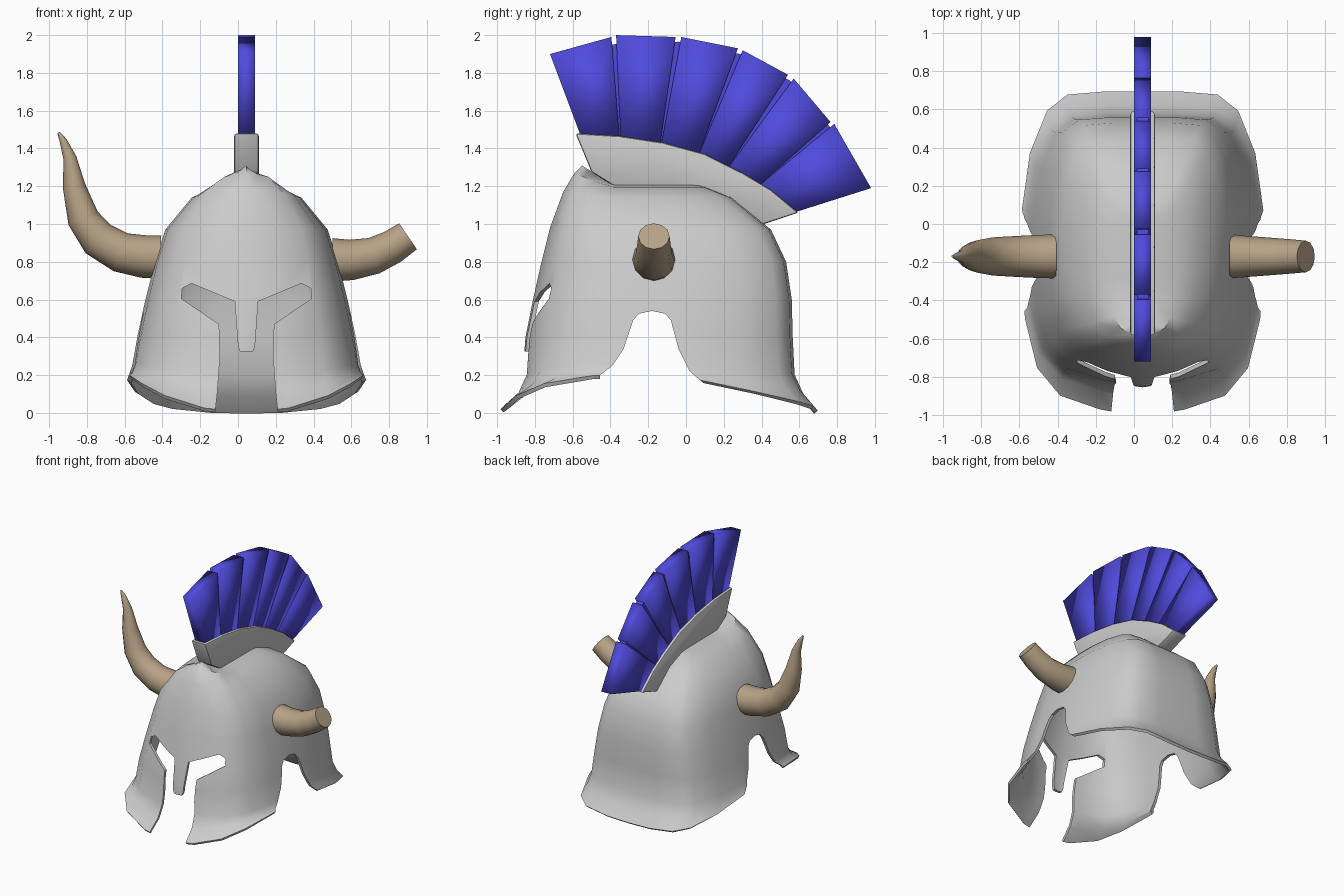
import bpy, bmesh, math
from mathutils import Vector

if "Cube" in bpy.data.objects:
    bpy.data.objects.remove(bpy.data.objects["Cube"])

CX = 0.045  # helmet centre line


def material(name, rgb):
    m = bpy.data.materials.new(name)
    m.diffuse_color = (*rgb, 1)
    m.use_nodes = True
    m.node_tree.nodes["Principled BSDF"].inputs["Base Color"].default_value = m.diffuse_color
    return m


def make_object(name, bm, mat=None, angle=35):
    bmesh.ops.recalc_face_normals(bm, faces=bm.faces)
    me = bpy.data.meshes.new(name)
    bm.to_mesh(me)
    bm.free()
    ob = bpy.data.objects.new(name, me)
    bpy.context.collection.objects.link(ob)
    if mat:
        me.materials.append(mat)
    smooth(ob, angle)
    return ob


def activate(ob):
    bpy.ops.object.select_all(action='DESELECT')
    ob.select_set(True)
    bpy.context.view_layer.objects.active = ob


def smooth(ob, angle):
    activate(ob)
    bpy.ops.object.shade_smooth_by_angle(angle=math.radians(angle))


def bridge(bm, rings):
    for a, b in zip(rings, rings[1:]):
        for i in range(len(a)):
            j = (i + 1) % len(a)
            bm.faces.new((a[i], a[j], b[j], b[i]))


def prism(name, pts, lo, hi, axis, mat=None, bevel=0, angle=35):
    """Extrude a 2D profile along x (profile is y,z) or y (profile is x,z)."""
    bm = bmesh.new()
    rings = [[bm.verts.new((d, p, q) if axis == 'x' else (p, d, q)) for p, q in pts]
             for d in (lo, hi)]
    bridge(bm, rings)
    for r in rings:
        bm.faces.new(r)
    if bevel:
        bmesh.ops.recalc_face_normals(bm, faces=bm.faces)
        bmesh.ops.bevel(bm, geom=bm.edges[:], offset=bevel, segments=2, affect='EDGES', profile=0.5)
    return make_object(name, bm, mat, angle)


def horn(name, path, mat, y=-0.17, sides=12):
    """Tapered tube along a path of (x, z, radius)."""
    bm = bmesh.new()
    rings = []
    for i, (x, z, r) in enumerate(path):
        a, b = path[max(i - 1, 0)], path[min(i + 1, len(path) - 1)]
        t = Vector((b[0] - a[0], 0, b[1] - a[1])).normalized()
        n = Vector((-t.z, 0, t.x))
        rings.append([bm.verts.new(Vector((x, y, z)) + n * r * math.cos(k * math.tau / sides)
                      + Vector((0, r * math.sin(k * math.tau / sides), 0))) for k in range(sides)])
    bridge(bm, rings)
    bm.faces.new(rings[0])
    bm.faces.new(rings[-1])
    return make_object(name, bm, mat, 50)


# helmet shell: one unit outline scaled per level; the lower rim rises toward the sides
half = [(0, -1), (.35, -.955), (.68, -.87), (.87, -.7), (.97, -.4), (1, -.1), (1, .25),
        (.93, .62), (.79, .88), (.62, .98), (.3, 1), (0, 1)]
outline = half + [(-x, y) for x, y in half[-2:0:-1]]
levels = [  # z, front z, half width, front y, back y, side lift
    (.01, .005, .635, -1.01, .695, .2), (.1, .1, .622, -.91, .62, .12),
    (.2, .2, .605, -.865, .575, .06), (.4, .4, .575, -.85, .565, .02), (.6, .6, .535, -.81, .56, 0),
    (.8, .8, .485, -.765, .53, 0), (.97, .98, .43, -.72, .45, 0), (1.14, 1.17, .29, -.65, .24, 0),
    (1.195, 1.27, .17, -.59, .1, 0), (1.215, 1.31, 0, -.55, .04, 0)]
bm = bmesh.new()
rings = []
for z, zf, w, yf, yb, lift in levels:
    mid, hy = (yf + yb) / 2, (yb - yf) / 2
    rings.append([bm.verts.new((CX + w * x, mid + hy * y,
                  z + (zf - z) * max(0, -y - .5) * 2
                  + lift * abs(x) ** 2.2 * (1 - .65 * max(0, y)))) for x, y in outline])
bridge(bm, rings)
bmesh.ops.remove_doubles(bm, verts=bm.verts, dist=1e-4)
bmesh.ops.dissolve_degenerate(bm, edges=bm.edges, dist=1e-5)
helmet = make_object("helmet_shell", bm)
back = max(helmet.data.polygons, key=lambda p: p.center.y)
if back.normal.y < 0:
    helmet.data.flip_normals()
solid = helmet.modifiers.new("thickness", 'SOLIDIFY')
solid.thickness = 0.022
solid.offset = -1

# eye, nose guard and cheek opening
face = [(.035, .325), (.045, .35), (.062, .59), (.29, .685), (.34, .66), (.345, .605),
        (.145, .47), (.14, .3), (.155, .1), (.2, -.3)]
face_pts = [(CX + x, z) for x, z in face] + [(CX - x, z) for x, z in reversed(face)]
face_cut = prism("face_cutter", face_pts, -1.5, -.35, 'y')

# side arches
arch = [(-.48, -.1), (-.455, .2), (-.39, .25), (-.33, .34), (-.28, .49), (-.25, .525), (-.18, .54),
        (-.11, .525), (-.08, .49), (-.04, .34), (.02, .22), (.09, .16), (.12, -.1)]
arch_cut = prism("arch_cutter", arch, -1.5, 1.5, 'x')

for cutter in (face_cut, arch_cut):
    cutter.hide_render = True
    m = helmet.modifiers.new("cut", 'BOOLEAN')
    m.object = cutter
    m.operation = 'DIFFERENCE'
    m.solver = 'EXACT'
activate(helmet)
for m in list(helmet.modifiers):
    bpy.ops.object.modifier_apply(modifier=m.name)
for cutter in (face_cut, arch_cut):
    bpy.data.objects.remove(cutter)
smooth(helmet, 40)

# crest holder
crest = [(-.585, 1.48), (-.35, 1.465), (-.12, 1.43), (.1, 1.37), (.3, 1.27), (.45, 1.18), (.595, 1.06),
         (.4, .995), (.2, 1.12), (-.05, 1.19), (-.38, 1.2), (-.5, 1.275)]
prism("crest_holder", crest, CX - .065, CX + .065, 'x', bevel=.012)

# plume panels: bottom front, bottom back, top back, top front
blue = material("plume_blue", (.08, .07, .72))
plumes = [
    [(-.555, 1.46), (-.35, 1.43), (-.395, 1.99), (-.72, 1.9)],
    [(-.345, 1.43), (-.14, 1.4), (-.055, 1.99), (-.37, 2.0)],
    [(-.135, 1.4), (.06, 1.35), (.275, 1.93), (-.025, 1.99)],
    [(.06, 1.35), (.21, 1.28), (.54, 1.79), (.3, 1.92)],
    [(.21, 1.28), (.37, 1.19), (.765, 1.54), (.57, 1.77)],
    [(.37, 1.19), (.57, 1.06), (.98, 1.19), (.785, 1.53)]]
for i, pts in enumerate(plumes):
    prism(f"plume_panel_{i + 1}", pts, CX - .044, CX + .044, 'x', blue, angle=180)
# thinner core that fills the gaps between the panels
core = [(-.5, 1.45), (-.42, 1.95), (-.04, 1.965), (.285, 1.9), (.55, 1.76), (.765, 1.51), (.55, 1.08), (.2, 1.29)]
prism("plume_core", core, CX - .03, CX + .03, 'x', blue)

# horns: one whole, one broken short
tan = material("horn_tan", (.47, .36, .24))
horn("whole_horn", [(-.41, .825, .115), (-.5, .828, .113), (-.62, .85, .107), (-.74, .92, .1),
                    (-.82, 1.03, .085), (-.868, 1.2, .06), (-.89, 1.35, .035), (-.925, 1.44, .02),
                    (-.95, 1.485, .007)], tan)
horn("broken_horn", [(.5, .81, .115), (.6, .81, .107), (.72, .832, .098), (.82, .88, .09),
                     (.9, .935, .083)], tan)
